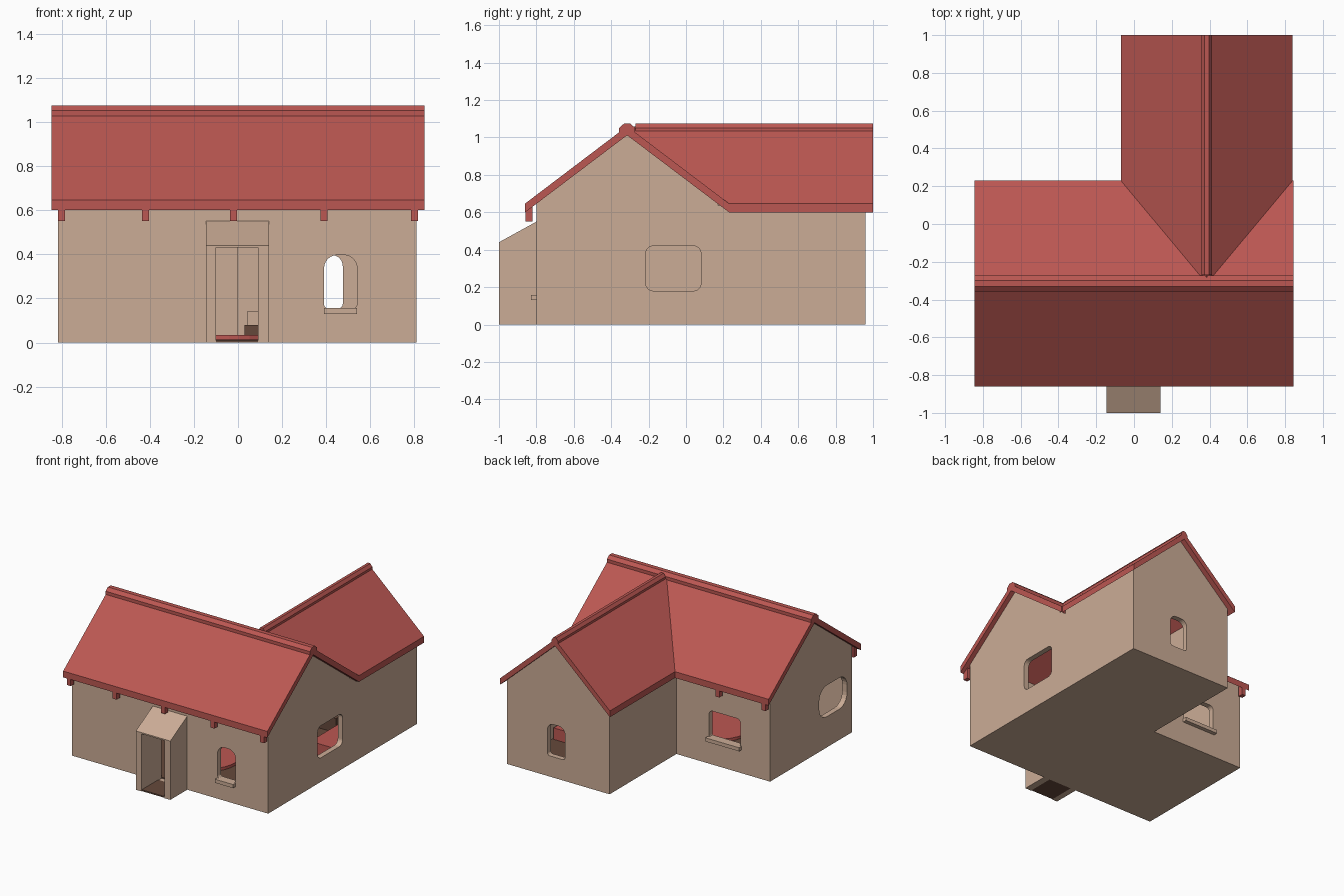
import bpy, bmesh, math

if "Cube" in bpy.data.objects:
    bpy.data.objects.remove(bpy.data.objects["Cube"])


def material(name, rgb):
    m = bpy.data.materials.new(name)
    m.diffuse_color = (*rgb, 1)
    m.use_nodes = True
    m.node_tree.nodes["Principled BSDF"].inputs["Base Color"].default_value = m.diffuse_color
    return m


TAN = material("plaster_tan", (0.60, 0.415, 0.305))
RED = material("roof_red", (0.50, 0.096, 0.085))
BROWN = material("dark_wood", (0.13, 0.066, 0.044))


def prism(name, pts, axis, a, b, mat=TAN):
    """Extrude a 2D profile along x (pts = y,z), y (pts = x,z) or z (pts = x,y).
    The start a may be a function of the first profile coordinate."""
    def place(u, v, d):
        return {'x': (d, u, v), 'y': (u, d, v), 'z': (u, v, d)}[axis]
    start = a if callable(a) else (lambda u: a)
    bm = bmesh.new()
    lo = [bm.verts.new(place(u, v, start(u))) for u, v in pts]
    hi = [bm.verts.new(place(u, v, b)) for u, v in pts]
    n = len(pts)
    bm.faces.new(lo)
    bm.faces.new(hi)
    for i in range(n):
        j = (i + 1) % n
        bm.faces.new((lo[i], lo[j], hi[j], hi[i]))
    bmesh.ops.recalc_face_normals(bm, faces=bm.faces)
    me = bpy.data.meshes.new(name)
    bm.to_mesh(me)
    bm.free()
    ob = bpy.data.objects.new(name, me)
    me.materials.append(mat)
    bpy.context.collection.objects.link(ob)
    return ob


def box(name, x0, x1, y0, y1, z0, z1, mat=TAN):
    return prism(name, [(x0, y0), (x1, y0), (x1, y1), (x0, y1)], 'z', z0, z1, mat)


def boolean(target, tool, op):
    mod = target.modifiers.new("bool", 'BOOLEAN')
    mod.operation, mod.solver, mod.object = op, 'EXACT', tool
    bpy.context.view_layer.objects.active = target
    bpy.ops.object.modifier_apply(modifier=mod.name)
    bpy.data.objects.remove(tool, do_unlink=True)


def rounded(u0, u1, v0, v1, rt, rb):
    """Rounded rectangle with separate top and bottom corner radii."""
    pts = []
    for cx, cz, r, s in ((u1 - rb, v0 + rb, rb, -90), (u1 - rt, v1 - rt, rt, 0),
                         (u0 + rt, v1 - rt, rt, 90), (u0 + rb, v0 + rb, rb, 180)):
        for k in range(7):
            t = math.radians(s + 15 * k)
            pts.append((cx + r * math.cos(t), cz + r * math.sin(t)))
    return pts


# Roof geometry shared by the roofs and the gables under them
EAVE, UNDER, TOP, SLAB = 0.60, 1.012, 1.06, 0.047
MY, MH = -0.315, 0.545      # main ridge y, half depth
WX, WH = 0.385, 0.455       # wing ridge x, half width


def gable(c, half, lo, hi, z0, lift):
    def top(u):
        return UNDER - (UNDER - EAVE) * abs(u - c) / half + lift
    return [(lo, z0), (hi, z0), (hi, top(hi)), (c, UNDER + lift), (lo, top(lo))]


def roof(c, half):
    return [(c - half, EAVE), (c, UNDER), (c + half, EAVE),
            (c + half, EAVE + SLAB), (c, TOP), (c - half, EAVE + SLAB)]


def cap(c, w):
    return [(c - w, 1.0), (c, 1.03), (c + w, 1.0), (c + w, 1.052),
            (c + w * 0.4, 1.074), (c - w * 0.4, 1.074), (c - w, 1.052)]


# L-shaped walls, hollowed out
walls = prism("walls", gable(MY, MH, -0.80, 0.17, 0, 0.01), 'x', -0.815, 0.81)
boolean(walls, prism("wing", gable(WX, WH, -0.04, 0.81, 0, 0.01), 'y', -0.30, 0.96), 'UNION')
boolean(walls, prism("c", gable(MY, MH, -0.76, 0.13, 0.006, 0.03), 'x', -0.775, 0.77), 'DIFFERENCE')
boolean(walls, prism("c", gable(WX, WH, 0.0, 0.77, 0.006, 0.03), 'y', -0.40, 0.92), 'DIFFERENCE')

# Window and door openings
for pts, axis, a, b in (
        (rounded(0.39, 0.54, 0.155, 0.397, 0.06, 0.02), 'y', -0.9, -0.7),
        (rounded(0.33, 0.475, 0.155, 0.397, 0.05, 0.02), 'y', 0.88, 1.1),
        (rounded(-0.57, -0.31, 0.20, 0.40, 0.03, 0.01), 'y', 0.1, 0.25),
        (rounded(-0.215, 0.08, 0.18, 0.42, 0.04, 0.04), 'x', 0.7, 0.9),
        (rounded(-0.74, -0.41, 0.23, 0.465, 0.09, 0.09), 'x', -0.9, -0.7),
        (rounded(-0.10, 0.09, 0.006, 0.43, 0.001, 0.001), 'y', -0.9, -0.7)):
    boolean(walls, prism("c", pts, axis, a, b), 'DIFFERENCE')

# Window sills
box("front_sill", 0.39, 0.54, -0.83, -0.77, 0.13, 0.157)
box("back_sill", -0.58, -0.30, 0.14, 0.20, 0.175, 0.202)

# Porch with sloping top
porch = prism("porch", [(-1, 0), (-0.8, 0), (-0.8, 0.55), (-1, 0.44)], 'x', -0.145, 0.14)
boolean(porch, box("c", -0.10, 0.09, -1.1, -0.7, -0.1, 0.43), 'DIFFERENCE')
box("porch_floor", -0.10, 0.09, -0.995, -0.8, 0, 0.01, BROWN)

# Roofs; the wing roof starts along the valley lines
prism("main_roof", roof(MY, MH), 'x', -0.845, 0.845, RED)
prism("wing_roof", roof(WX, WH), 'y',
      lambda x: MY + MH * abs(x - WX) / WH, 1.0, RED)
prism("main_ridge_cap", cap(MY, 0.042), 'x', -0.845, 0.845, RED)
prism("wing_ridge_cap", cap(WX, 0.027), 'y', -0.27, 1.0, RED)

# Rafter ends under the main eaves
for i, x in enumerate((-0.80, -0.42, -0.02, 0.39, 0.80)):
    box(f"front_rafter_{i}", x - 0.016, x + 0.016, -0.858, -0.82, 0.55, 0.63, RED)
    if x < -0.1:
        box(f"back_rafter_{i}", x - 0.016, x + 0.016, 0.19, 0.228, 0.55, 0.63, RED)

# Interior: floor, round rug, bed, table, chest
box("main_floor", -0.775, 0.77, -0.76, 0.13, 0.004, 0.014, BROWN)
box("wing_floor", 0.0, 0.77, 0.13, 0.92, 0.004, 0.014, BROWN)
prism("rug", [(-0.04 + 0.24 * math.cos(k * math.pi / 16), -0.32 + 0.24 * math.sin(k * math.pi / 16))
              for k in range(32)], 'z', 0.01, 0.035, RED)
box("bed", 0.50, 0.76, 0.14, 0.48, 0.01, 0.10, RED)
box("table", 0.20, 0.46, 0.50, 0.76, 0.01, 0.12, BROWN)
box("chest", 0.03, 0.14, 0.0, 0.09, 0.01, 0.08, BROWN)
box("chest_pot", 0.04, 0.10, 0.02, 0.07, 0.08, 0.14)
